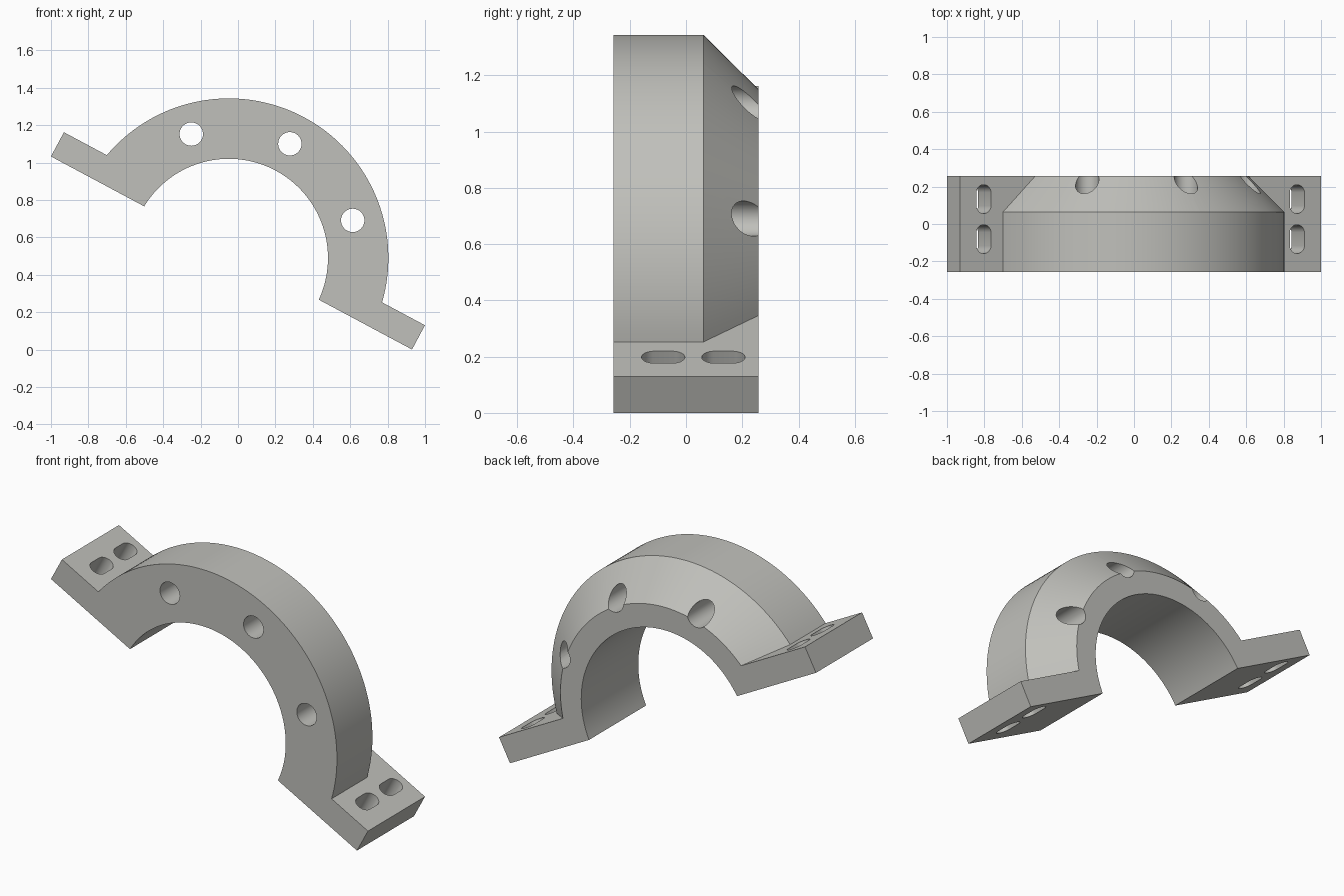
import bpy, bmesh
from math import sin, cos, asin, pi, radians
from mathutils import Matrix

if "Cube" in bpy.data.objects:
    bpy.data.objects.remove(bpy.data.objects["Cube"])

TILT = radians(28.13)
CENTRE = (-0.049, 0.0, 0.490)
HALF = 0.257                 # half depth
R_IN, R_OUT, R_BACK = 0.53, 0.853, 0.661
BASE, TOP, END = 0.030, 0.177, 1.0945   # flange underside, upper face, tip
SEG = 72


def arc(r, height):
    """Upper arc from right to left, starting and ending at the given height."""
    a = asin(height / r)
    return [(r * cos(a + (pi - 2 * a) * i / SEG), r * sin(a + (pi - 2 * a) * i / SEG))
            for i in range(SEG + 1)]


def loft(bm, loops):
    """Solid through matching closed loops."""
    rings = [[bm.verts.new(p) for p in loop] for loop in loops]
    n = len(rings[0])
    for a, b in zip(rings, rings[1:]):
        for i in range(n):
            j = (i + 1) % n
            bm.faces.new((a[i], a[j], b[j], b[i]))
    bm.faces.new(rings[0])
    bm.faces.new(rings[-1][::-1])


def finish(bm, name):
    bmesh.ops.recalc_face_normals(bm, faces=bm.faces)
    mesh = bpy.data.meshes.new(name)
    bm.to_mesh(mesh)
    bm.free()
    obj = bpy.data.objects.new(name, mesh)
    bpy.context.collection.objects.link(obj)
    return obj


# half ring with two flanges, outer radius tapering towards the back
def section(y, r):
    outline = arc(r, TOP) + [(-END, TOP), (-END, BASE)]
    outline += arc(R_IN, BASE)[::-1] + [(END, BASE), (END, TOP)]
    return [(u, y, v) for u, v in outline]


bm = bmesh.new()
loft(bm, [section(-HALF, R_OUT), section(0.063, R_OUT), section(HALF, R_BACK)])
clamp = finish(bm, "clamp_half")

# round holes through the ring and slots through the flanges
bm = bmesh.new()
for deg in (45, 90, 135):
    cu, cv = 0.692 * cos(radians(deg)), 0.692 * sin(radians(deg))
    circle = [(cu + 0.0625 * cos(2 * pi * i / 40), cv + 0.0625 * sin(2 * pi * i / 40))
              for i in range(40)]
    loft(bm, [[(u, y, v) for u, v in circle] for y in (-0.4, 0.4)])
for side in (-1, 1):
    for cy in (-0.081, 0.133):
        slot = []
        for i in range(32):
            a = 2 * pi * (i + 0.5) / 32
            shift = 0.032 if sin(a) > 0 else -0.032
            slot.append((side * 0.95 + 0.045 * cos(a), cy + shift + 0.045 * sin(a)))
        loft(bm, [[(u, y, v) for u, y in slot] for v in (-0.1, 0.3)])
cutter = finish(bm, "hole_cutter")
cutter.hide_render = True

# cut the holes and keep the result as a plain mesh
mod = clamp.modifiers.new("holes", "BOOLEAN")
mod.operation = "DIFFERENCE"
mod.solver = "EXACT"
mod.object = cutter
bpy.context.view_layer.update()
result = bpy.data.meshes.new_from_object(
    clamp.evaluated_get(bpy.context.evaluated_depsgraph_get()))
clamp.modifiers.clear()
clamp.data = result
bpy.data.objects.remove(cutter)

# tilt into place
clamp.data.transform(Matrix.Translation(CENTRE) @ Matrix.Rotation(TILT, 4, "Y"))

grey = bpy.data.materials.new("warm grey")
grey.diffuse_color = (0.53, 0.53, 0.50, 1)
grey.use_nodes = True
grey.node_tree.nodes["Principled BSDF"].inputs["Base Color"].default_value = grey.diffuse_color
clamp.data.materials.clear()
clamp.data.materials.append(grey)

bpy.context.view_layer.objects.active = clamp
clamp.select_set(True)
bpy.ops.object.shade_smooth_by_angle(angle=radians(25))
